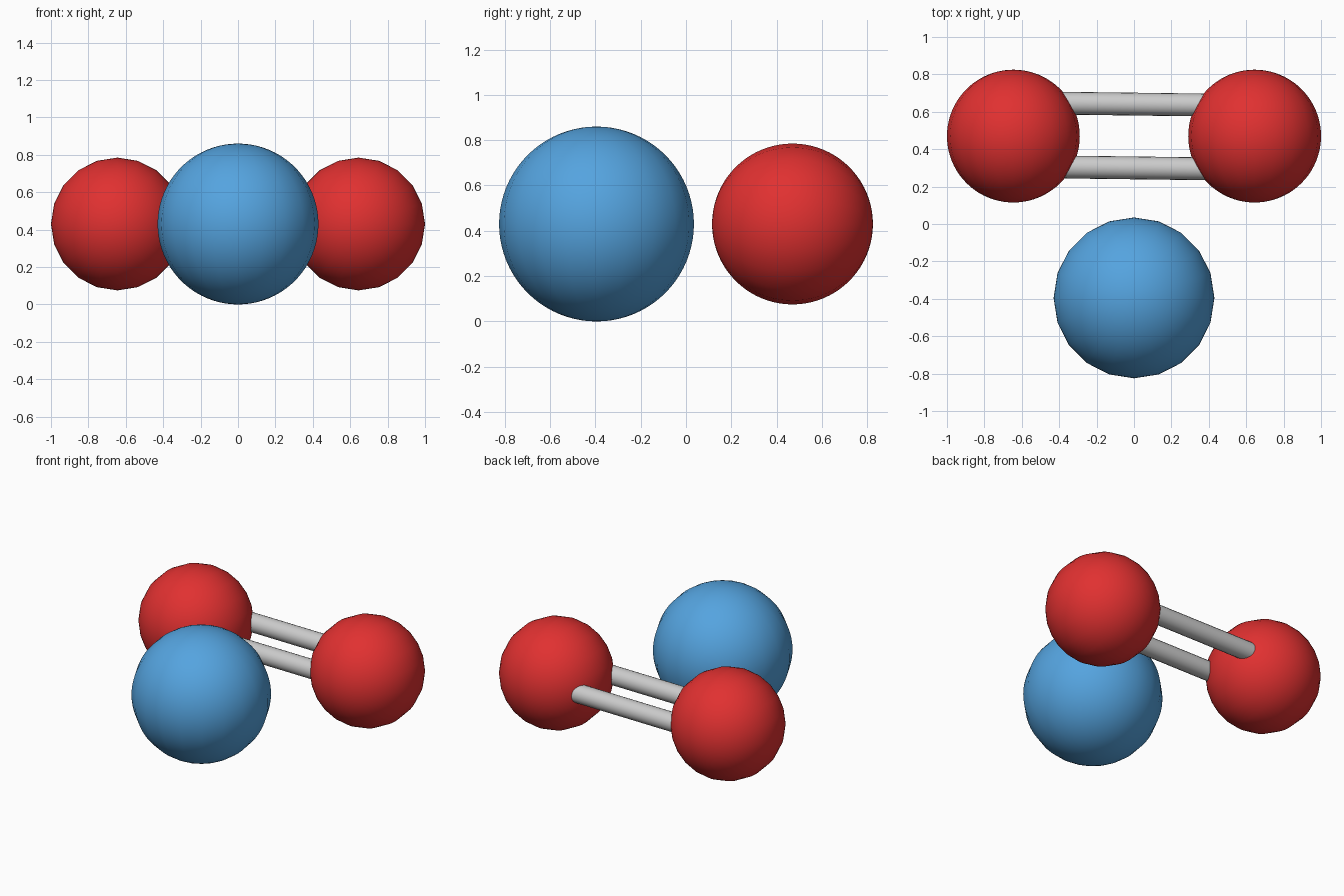
import bpy
from math import pi, atan2

if "Cube" in bpy.data.objects:
    bpy.data.objects.remove(bpy.data.objects["Cube"])

Z = 0.43


def material(name, rgb):
    m = bpy.data.materials.new(name)
    m.diffuse_color = (*rgb, 1)
    m.use_nodes = True
    m.node_tree.nodes["Principled BSDF"].inputs["Base Color"].default_value = m.diffuse_color
    return m


def finish(name, mat=None):
    ob = bpy.context.object
    ob.name = name
    bpy.ops.object.shade_smooth_by_angle(angle=pi / 6)
    if mat:
        ob.data.materials.append(mat)
    return ob


def ball(name, radius, loc, rot, mat):
    bpy.ops.mesh.primitive_uv_sphere_add(segments=20, ring_count=40, radius=radius,
                                         location=loc, rotation=rot)
    return finish(name, mat)


blue = material("blue", (0.09, 0.37, 0.74))
red = material("red", (0.75, 0.03, 0.03))

# Large ball in front, poles vertical
ball("front_ball", 0.43, (0, -0.395, Z), (0, 0, 0), blue)

# Pair of balls at the back, poles pointing front to back
for side, x in (("left", -0.645), ("right", 0.645)):
    ball(side + "_ball", 0.355, (x, 0.47, Z), (pi / 2, 0, 0), red)

# Two parallel rods joining the pair, very slightly skewed
for side, y in (("front", 0.30), ("back", 0.641)):
    bpy.ops.mesh.primitive_cylinder_add(vertices=20, radius=0.061, depth=1.1,
                                        location=(0, y, Z),
                                        rotation=(0, pi / 2, atan2(-0.01, 0.8)))
    finish(side + "_rod")
